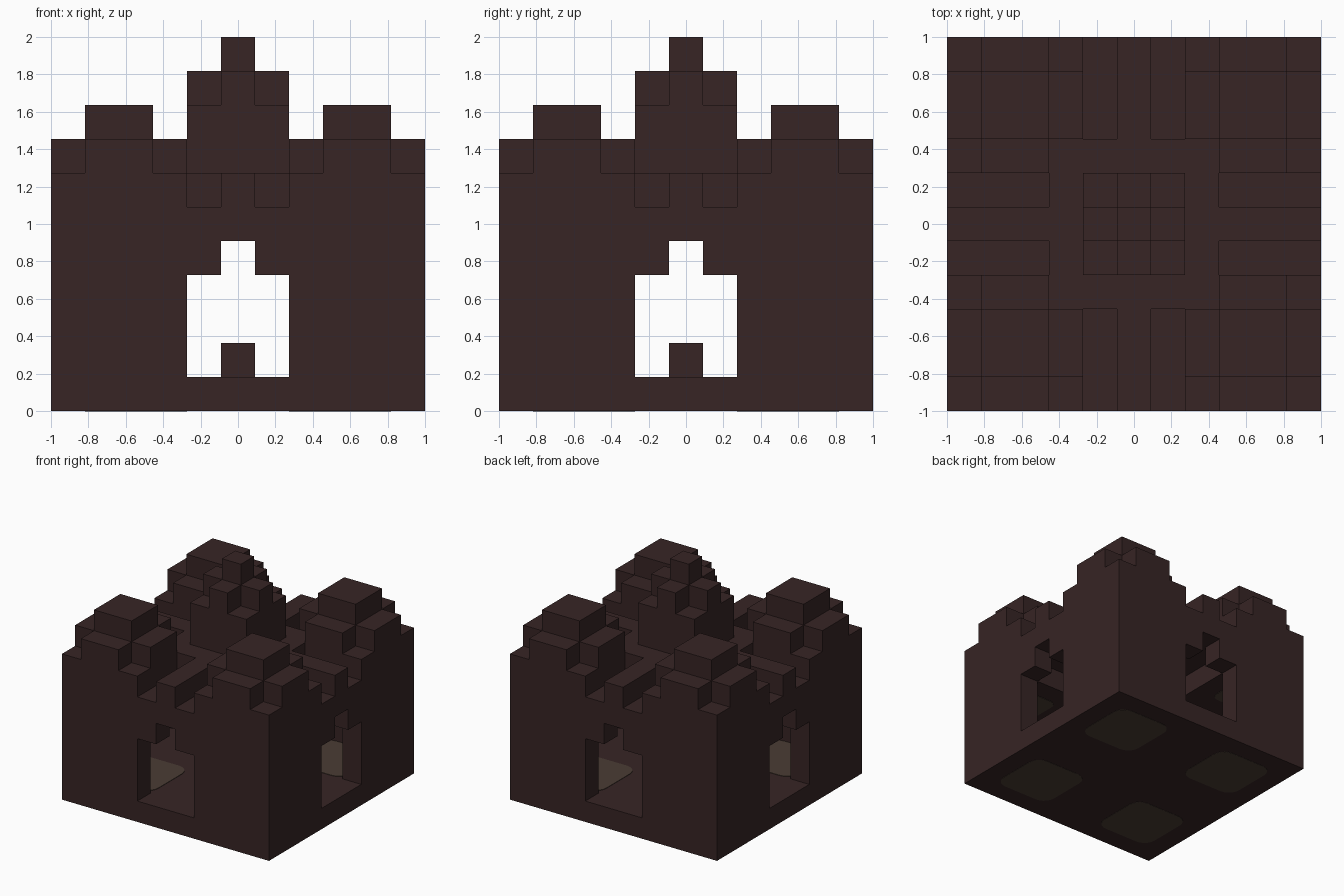
import bpy, bmesh
from mathutils import Matrix, Vector

if "Cube" in bpy.data.objects:
    bpy.data.objects.remove(bpy.data.objects["Cube"], do_unlink=True)

N = 11          # cells along each side
C = 2 / N       # cell size


def material(name, colour):
    m = bpy.data.materials.new(name)
    m.use_nodes = True
    m.diffuse_color = (*colour, 1)
    bsdf = m.node_tree.nodes["Principled BSDF"]
    bsdf.inputs["Base Color"].default_value = (*colour, 1)
    bsdf.inputs["Roughness"].default_value = 0.9
    return m


STONE = material("dark brown stone", (0.038, 0.018, 0.018))
PANEL = material("olive grey panel", (0.068, 0.046, 0.034))


def part(name, boxes, mat=STONE, turns=1, rounding=0):
    """Blocks given as low and high cell corners, repeated by quarter turns."""
    bm = bmesh.new()
    for lo, hi in boxes:
        lo, hi = Vector(lo), Vector(hi)
        mid = (lo + hi) / 2 - Vector((N / 2, N / 2, 0))
        new = bmesh.ops.create_cube(bm, size=1)["verts"]
        bmesh.ops.scale(bm, vec=hi - lo, verts=new)
        bmesh.ops.translate(bm, vec=mid, verts=new)
    if rounding:
        upright = [e for e in bm.edges
                   if abs((e.verts[0].co - e.verts[1].co).normalized().z) > 0.9]
        bmesh.ops.bevel(bm, geom=upright, offset=rounding, segments=5,
                        profile=0.5, affect='EDGES')
    base = bm.verts[:] + bm.edges[:] + bm.faces[:]
    for k in range(1, turns):
        copy = bmesh.ops.duplicate(bm, geom=base)["geom"]
        bmesh.ops.rotate(bm, cent=(0, 0, 0),
                         matrix=Matrix.Rotation(k * 1.5707963, 3, 'Z'),
                         verts=[v for v in copy if isinstance(v, bmesh.types.BMVert)])
    bmesh.ops.scale(bm, vec=(C, C, C), verts=bm.verts)
    mesh = bpy.data.meshes.new(name)
    bm.to_mesh(mesh)
    bm.free()
    mesh.materials.append(mat)
    ob = bpy.data.objects.new(name, mesh)
    bpy.context.scene.collection.objects.link(ob)
    return ob


# Ground slab and the single block in the middle of the room
part("floor", [((0, 0, 0), (N, N, 1))])
part("centre_block", [((5, 5, 1), (6, 6, 2))])

# Thin walls around each corner, with the doorways left between them
part("corner_walls", [((0, 0, 1), (4, 1, 4)), ((0, 1, 1), (1, 4, 4))], turns=4)
part("door_lintels", [((4, 0, 4), (5, 1, 5)), ((6, 0, 4), (7, 1, 5))], turns=4)

# Corner towers with stepped tops
part("corner_towers", [((0, 0, 4), (4, 4, 7)),
                       ((1, 0, 7), (3, 4, 8)),
                       ((0, 1, 7), (4, 3, 8)),
                       ((1, 1, 8), (3, 3, 9))], turns=4)

# Low roofs over the doorways, each with a ridge, and the terrace ring
part("door_roofs", [((4, 0, 5), (7, 3, 6))], turns=4)
part("roof_ridges", [((5, 0, 6), (6, 3, 7))], turns=4)
part("terrace", [((4, 3, 5), (7, 4, 7))], turns=4)

# Stepped central spire
part("spire", [((4, 4, 5), (7, 7, 9)),
               ((5, 4, 9), (6, 7, 10)),
               ((4, 5, 9), (7, 6, 10)),
               ((5, 5, 10), (6, 6, 11))])

# Rounded panels on the floor, underside and tower ceilings
t = 0.02
part("floor_panels", [((1, 1, 1), (4, 4, 1 + t))], PANEL, 4, 0.6)
part("underside_panels", [((1, 1, -t / 2), (4, 4, t / 2))], PANEL, 4, 0.6)
part("ceiling_panels", [((1, 1, 4 - t), (3, 3, 4))], PANEL, 4, 0.4)
